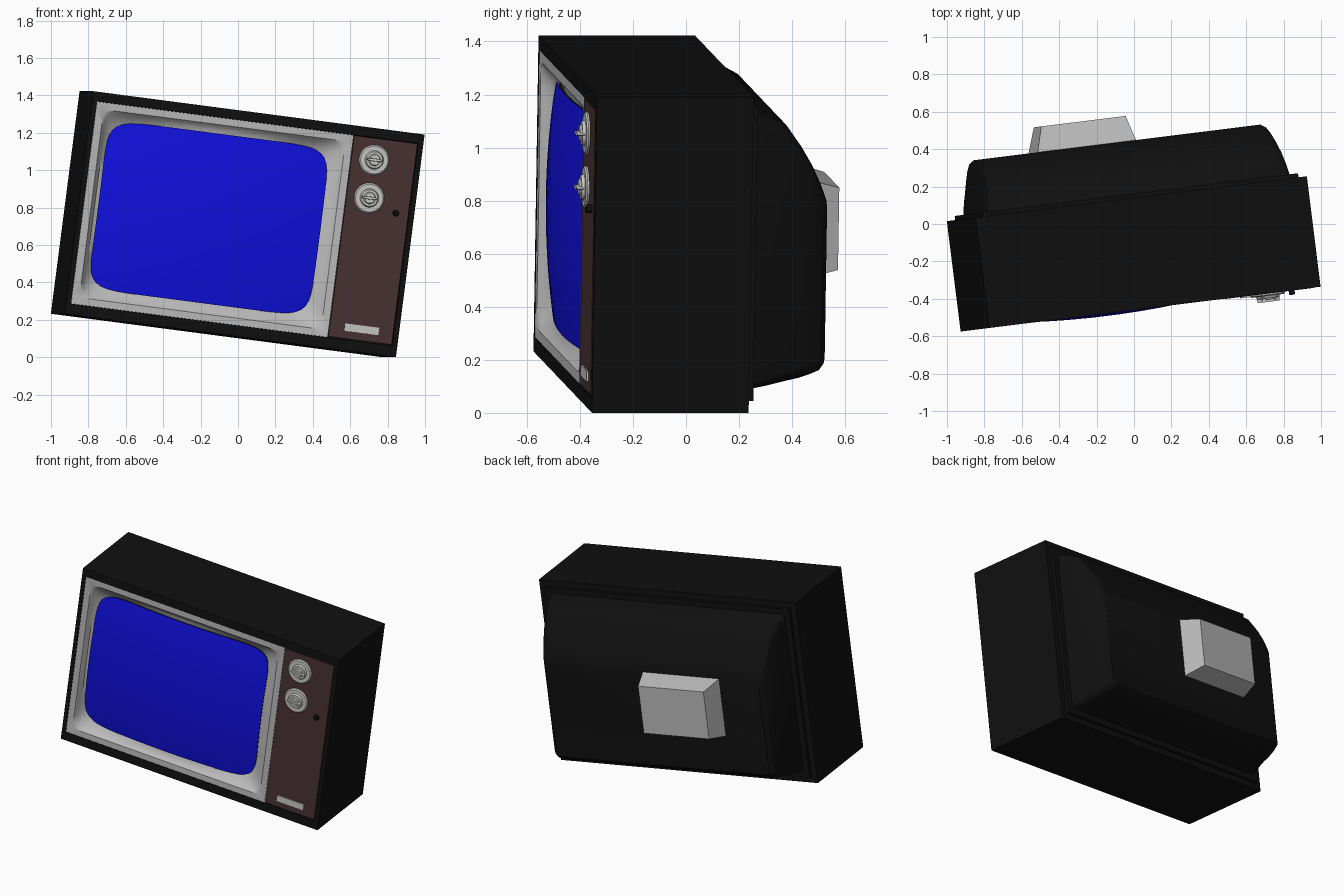
import bpy, bmesh, math
from mathutils import Matrix, Vector

if "Cube" in bpy.data.objects:
    bpy.data.objects.remove(bpy.data.objects["Cube"])

# Local frame: x = width (0..1.8), y = depth (0..0.9), z = height (0..1.2), origin at the lower left front corner
PLACE = (Matrix.Translation((-0.927, -0.575, 0.232))
         @ Matrix.Rotation(math.radians(7.1), 4, 'Z')
         @ Matrix.Rotation(math.radians(7.4), 4, 'Y'))


def material(name, rgb):
    m = bpy.data.materials.new(name)
    m.diffuse_color = (*rgb, 1)
    m.use_nodes = True
    m.node_tree.nodes["Principled BSDF"].inputs["Base Color"].default_value = m.diffuse_color
    return m


BLACK = material("black_casing", (0.005, 0.005, 0.005))
GREY = material("light_grey", (0.5, 0.5, 0.5))
SILVER = material("silver", (0.58, 0.58, 0.57))
BROWN = material("brown_panel", (0.066, 0.032, 0.032))
BLUE = material("blue_screen", (0.005, 0.005, 0.75))


def loft(name, loops, mat, caps=(True, True), smooth=None, face_front=False):
    """Skin a list of equal-length point loops."""
    bm = bmesh.new()
    rows = [[bm.verts.new(p) for p in loop] for loop in loops]
    n = len(rows[0])
    for r0, r1 in zip(rows, rows[1:]):
        for i in range(n):
            j = (i + 1) % n
            bm.faces.new((r0[i], r0[j], r1[j], r1[i]))
    if caps[0]:
        bm.faces.new(rows[0])
    if caps[1]:
        bm.faces.new(rows[-1])
    bmesh.ops.recalc_face_normals(bm, faces=bm.faces)
    if face_front:
        bm.normal_update()
        if sum(f.normal.y * f.calc_area() for f in bm.faces) > 0:
            bmesh.ops.reverse_faces(bm, faces=bm.faces)
    me = bpy.data.meshes.new(name)
    bm.to_mesh(me)
    bm.free()
    me.materials.append(mat)
    ob = bpy.data.objects.new(name, me)
    bpy.context.collection.objects.link(ob)
    ob.matrix_world = PLACE
    if smooth:
        bpy.ops.object.select_all(action='DESELECT')
        ob.select_set(True)
        bpy.context.view_layer.objects.active = ob
        bpy.ops.object.shade_smooth_by_angle(angle=math.radians(smooth))
    return ob


def rect(y, x0, x1, z0, z1, r=0.0):
    """Rectangle at depth y, with rounded corners when r > 0."""
    if r == 0:
        return [(x0, y, z0), (x1, y, z0), (x1, y, z1), (x0, y, z1)]
    pts = []
    corners = ((x1 - r, z1 - r), (x0 + r, z1 - r), (x0 + r, z0 + r), (x1 - r, z0 + r))
    for k, (cx, cz) in enumerate(corners):
        for s in range(5):
            t = math.radians(90 * k + 22.5 * s)
            pts.append((cx + r * math.cos(t), y, cz + r * math.sin(t)))
    return pts


def circle(y, cx, cz, rx, rz=None, n=32):
    rz = rx if rz is None else rz
    return [(cx + rx * math.cos(2 * math.pi * i / n), y,
             cz + rz * math.sin(2 * math.pi * i / n)) for i in range(n)]


# Points round a unit square, squeezed to a superellipse of any power
N = 24
STEP = [-1 + 2 * i / N for i in range(N)]
SQUARE = ([(s, -1) for s in STEP] + [(1, s) for s in STEP]
          + [(-s, 1) for s in STEP] + [(-1, -s) for s in STEP])


def squircle(cx, cz, hx, hz, power, depth):
    pts = []
    for u, v in SQUARE:
        k = (abs(u) ** power + abs(v) ** power) ** (-1 / power) if power else 1
        pts.append((cx + hx * u * k, depth(u * k, v * k), cz + hz * v * k))
    return pts


def dome(u, v):
    return -0.014 + 0.038 * u * u + 0.034 * v * v


# Cabinet sleeve with a front opening
loft("cabinet", [rect(0.595, 0, 1.8, 0, 1.2), rect(0, 0, 1.8, 0, 1.2),
                 rect(0, 0.027, 1.772, 0.057, 1.149),
                 rect(0.12, 0.027, 1.772, 0.057, 1.149)], BLACK)

# Rear lip and rounded rear shell
loft("rear_lip", [rect(y, 0.04, 1.76, 0.04, 1.16) for y in (0.58, 0.617)], BLACK)
SHELL = [(0.60, 0.075, 0.075, 1.13, 0.03), (0.68, 0.087, 0.088, 1.105, 0.04),
         (0.74, 0.098, 0.10, 1.074, 0.05), (0.80, 0.11, 0.112, 0.99, 0.05),
         (0.845, 0.12, 0.125, 0.915, 0.05), (0.88, 0.132, 0.138, 0.84, 0.05),
         (0.90, 0.155, 0.16, 0.79, 0.05)]
loft("rear_shell", [rect(y, i, 1.8 - i, z0, z1, r) for y, i, z0, z1, r in SHELL],
     BLACK, smooth=30)

# Tapered tube cover on the back
loft("tube_cover", [rect(0.88, 0.424, 0.97, 0.395, 0.785),
                    rect(1.035, 0.472, 0.93, 0.43, 0.743)], GREY)

# Screen surround: flat rim that dips to the tube
SC = (0.71, 0.607)
BZ = (0.725, 0.603)
loft("screen_surround", [
    squircle(*BZ, 0.697, 0.545, 0, lambda u, v: 0.03),
    squircle(*BZ, 0.697, 0.545, 0, lambda u, v: 0.001),
    squircle(*BZ, 0.657, 0.507, 40, lambda u, v: 0.002),
    squircle(*BZ, 0.645, 0.495, 24, lambda u, v: 0.016),
    squircle(*SC, 0.62, 0.472, 13, lambda u, v: 0.5 * dome(u, v) + 0.018),
    squircle(*SC, 0.598, 0.451, 9, lambda u, v: dome(u, v) + 0.012)],
    GREY, caps=(False, False), smooth=35, face_front=True)

# Bulging picture tube
loft("screen", [squircle(*SC, 0.602 * s, 0.455 * s, 9,
                         lambda u, v, s=s: dome(u * s, v * s))
                for s in (1, 0.9, 0.78, 0.64, 0.48, 0.3, 0.12)],
     BLUE, caps=(False, True), smooth=40, face_front=True)

# Control panel and its name plate (blank)
loft("control_panel", [rect(0.05, 1.425, 1.768, 0.063, 1.146),
                       rect(-0.002, 1.425, 1.768, 0.063, 1.146)], BROWN)
loft("blank_plate", [rect(0.0, 1.505, 1.69, 0.104, 0.144),
                     rect(-0.009, 1.505, 1.69, 0.104, 0.144)], SILVER)

# Two dials with a grip bar each
for label, cz in (("upper", 1.03), ("lower", 0.825)):
    cx = 1.547
    loft(label + "_dial", [circle(y, cx, cz, r) for y, r in
                           ((0.0, 0.081), (-0.008, 0.081), (-0.014, 0.074),
                            (-0.014, 0.05), (-0.026, 0.044), (-0.026, 0.032),
                            (-0.034, 0.028))], SILVER, smooth=30)
    loft(label + "_dial_grip", [circle(-0.012, cx, cz, 0.05, 0.010, 16),
                                circle(-0.046, cx, cz, 0.046, 0.007, 16)],
         SILVER, smooth=30)

# Small push button
loft("push_button", [circle(y, 1.699, 0.762, r, n=20) for y, r in
                     ((0.0, 0.016), (-0.02, 0.016), (-0.024, 0.012))], BLACK, smooth=30)
